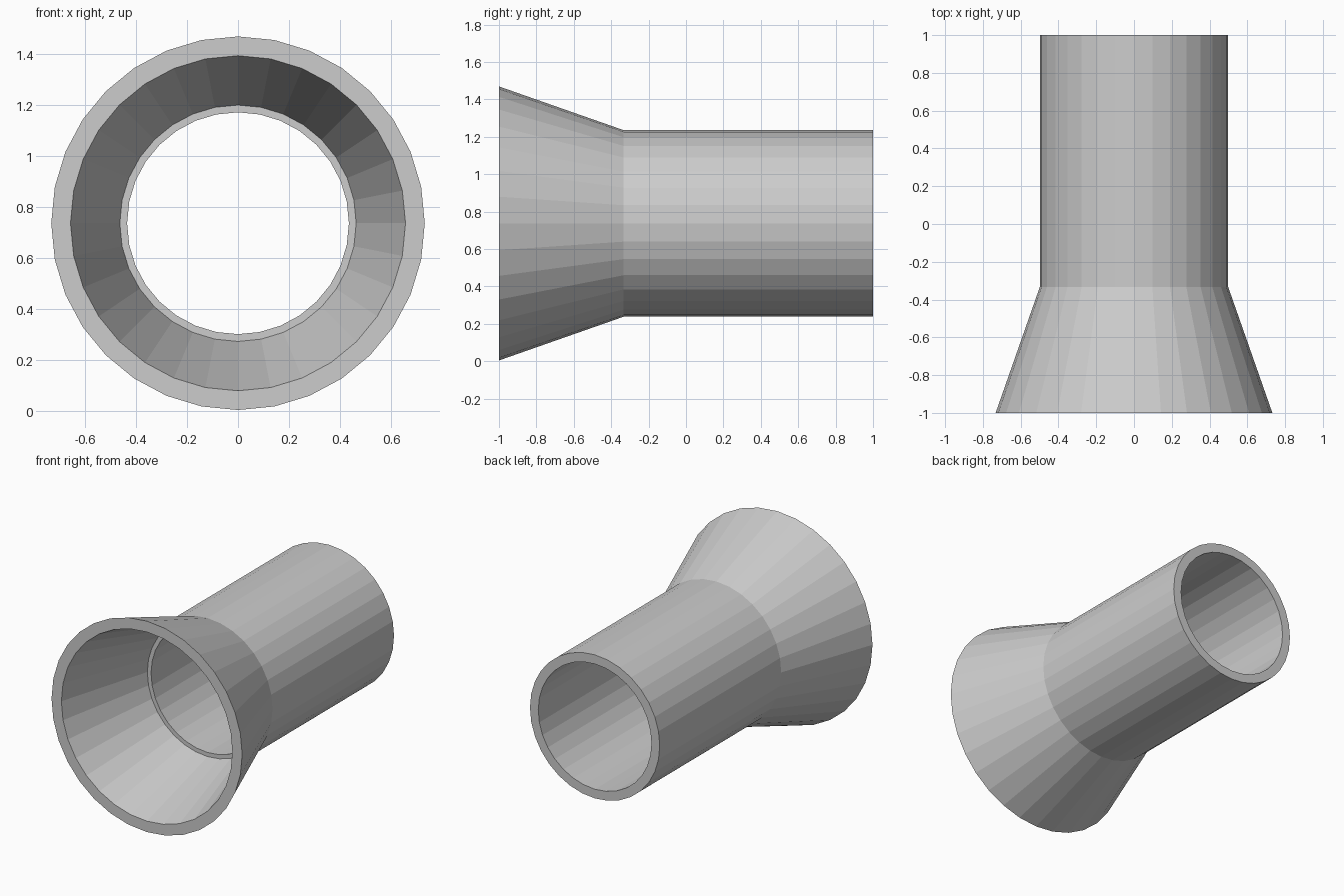
import bpy
import bmesh
from math import sin, cos, tau

SIDES = 32
AXIS_Z = 0.7365   # height of the pipe's axis
JOINT_Y = -0.333  # where the flare meets the pipe

cube = bpy.data.objects.get("Cube")
if cube:
    bpy.data.objects.remove(cube, do_unlink=True)

grey = bpy.data.materials.new("plain_grey")
grey.use_nodes = True
colour = (0.604, 0.604, 0.604, 1)
grey.diffuse_color = colour
grey.node_tree.nodes["Principled BSDF"].inputs["Base Color"].default_value = colour


def lathe(name, profile):
    """Sweep (radius, y) points around the y axis into flat-faced bands."""
    bm = bmesh.new()
    rings = []
    for radius, y in profile:
        rings.append([bm.verts.new((radius * sin(tau * i / SIDES), y,
                                    radius * cos(tau * i / SIDES)))
                      for i in range(SIDES)])
    for a, b in zip(rings, rings[1:]):
        for i in range(SIDES):
            j = (i + 1) % SIDES
            bm.faces.new((a[i], b[i], b[j], a[j]))
    mesh = bpy.data.meshes.new(name)
    bm.to_mesh(mesh)
    bm.free()
    mesh.materials.append(grey)
    obj = bpy.data.objects.new(name, mesh)
    obj.location.z = AXIS_Z
    bpy.context.collection.objects.link(obj)
    return obj


# Straight pipe: outer wall, back rim, bore, small step at the joint
lathe("pipe", [(0.4985, JOINT_Y), (0.4985, 1), (0.435, 1),
               (0.435, JOINT_Y), (0.4635, JOINT_Y)])

# Flared mouth: inner cone, front rim, outer cone
lathe("flared_mouth", [(0.4635, JOINT_Y), (0.657, -1),
                       (0.7325, -1), (0.4985, JOINT_Y)])
